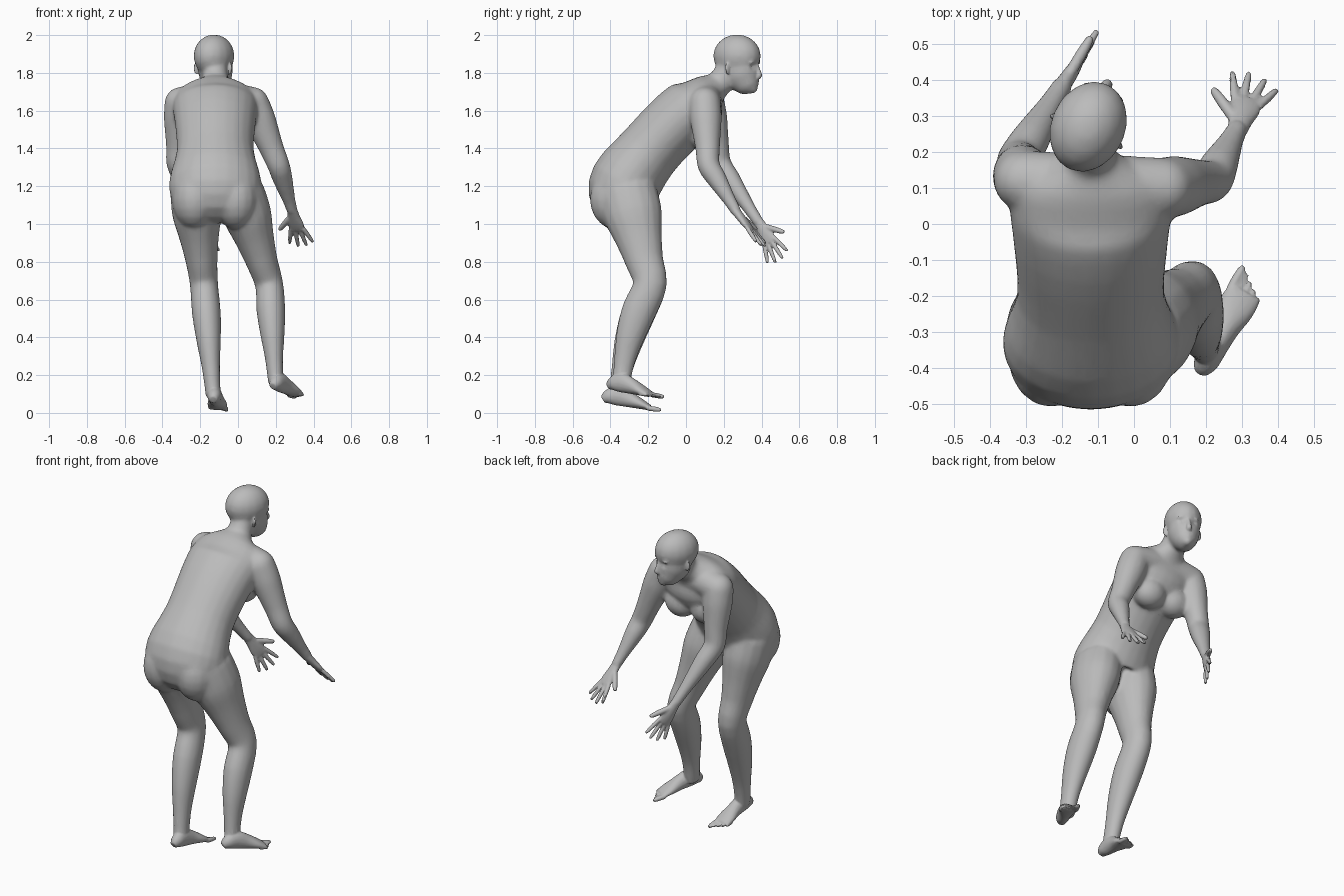
import bpy, bmesh, math
from mathutils import Vector, Matrix

cube = bpy.data.objects.get("Cube")
if cube:
    bpy.data.objects.remove(cube, do_unlink=True)

grey = (.5, .5, .5, 1)
skin = bpy.data.materials.new("grey_skin")
skin.use_nodes = True
skin.diffuse_color = grey
skin.node_tree.nodes["Principled BSDF"].inputs["Base Color"].default_value = grey

bm = bmesh.new()
body = bpy.data.objects.new("body", bpy.data.meshes.new("body"))
bpy.context.collection.objects.link(body)
RIGHTWARD, FORWARD, UP = Matrix.Identity(3)


def smooth_rows(rows, steps):
    """Catmull-Rom interpolation through (point, half width, half depth) rows."""
    flat = [Vector((*point, width, depth)) for point, width, depth in rows]
    padded = [flat[0], *flat, flat[-1]]
    result = []
    for before, start, end, after in zip(padded, padded[1:], padded[2:], padded[3:]):
        leave, arrive = (end - before) / 2, (after - start) / 2
        for step in range(steps):
            t = step / steps
            ease = t * t * (3 - 2 * t)
            result.append(start.lerp(end, ease) + leave * t * (1 - t) ** 2
                          - arrive * t * t * (1 - t))
    return result + [flat[-1]]


def loft(rows, side=RIGHTWARD, steps=3, sides=16):
    """Closed elliptical tube through (point, half width, half depth) rows."""
    rows = smooth_rows(rows, steps)
    centres = [Vector(row[:3]) for row in rows]
    last = len(rows) - 1
    rings = []
    for i, (centre, row) in enumerate(zip(centres, rows)):
        along = (centres[min(i + 1, last)] - centres[max(i - 1, 0)]).normalized()
        across = (side - along * side.dot(along)).normalized()
        depth = along.cross(across)
        angles = [math.tau * k / sides for k in range(sides)]
        rings.append([bm.verts.new(centre + across * math.cos(a) * row[3]
                                   + depth * math.sin(a) * row[4]) for a in angles])
    for lower, upper in zip(rings, rings[1:]):
        for k in range(sides):
            bm.faces.new((lower[k - 1], lower[k], upper[k], upper[k - 1]))
    bm.faces.new(rings[0][::-1])
    bm.faces.new(rings[-1])


def ball(centre, radii, axes=(RIGHTWARD, FORWARD, UP)):
    """Ellipsoid with its radii along the given axes."""
    columns = [axis * radius for axis, radius in zip(axes, radii)]
    matrix = Matrix(columns).transposed().to_4x4()
    matrix.translation = centre
    bmesh.ops.create_uvsphere(bm, u_segments=16, v_segments=10, radius=1, matrix=matrix)


def fuse(voxel, rounds, keep):
    """Merge everything built so far into one softened skin."""
    bmesh.ops.recalc_face_normals(bm, faces=bm.faces)
    bm.to_mesh(body.data)
    merge = body.modifiers.new("merge", 'REMESH')
    merge.mode = 'VOXEL'
    merge.voxel_size = voxel
    soften = body.modifiers.new("soften", 'SMOOTH')
    soften.iterations = rounds
    body.modifiers.new("facets", 'DECIMATE').ratio = keep
    graph = bpy.context.evaluated_depsgraph_get()
    body.data = bpy.data.meshes.new_from_object(body.evaluated_get(graph))
    body.modifiers.clear()
    bm.clear()
    bm.from_mesh(body.data)


def limb(joints, profiles, flatten, bow):
    """Two bones with evenly spaced half widths; the lower one bows backward."""
    start, bend, end = map(Vector, joints)
    rows = []
    for a, b, widths, sag in ((start, bend, profiles[0], 0), (bend, end, profiles[1], bow)):
        for i, width in enumerate(widths):
            t = i / len(widths)
            back = FORWARD * sag * math.sin(math.pi * t)
            rows.append((a.lerp(b, t) - back, width, width * flatten))
    rows.append((end, rows[-1][1] * .85, rows[-1][2] * .85))
    loft(rows)


def digit(base, tip, radius, side):
    """Finger or toe with a rounded tip."""
    near_tip = tip - (tip - base).normalized() * radius / 2
    loft([(base, radius, radius), (base.lerp(tip, .5), radius, radius),
          (near_tip, radius * .75, radius * .75), (tip, radius * .3, radius * .3)],
         side=side, steps=2, sides=10)


def hand(wrist, direction, thumb_side):
    along = Vector(direction).normalized()
    across = Vector(thumb_side)
    across = (across - along * across.dot(along)).normalized()
    wrist = Vector(wrist)
    palm = ((-.02, .028, .024), (.03, .034, .022), (.08, .044, .019), (.12, .042, .014))
    loft([(wrist + along * reach, width, depth) for reach, width, depth in palm], side=across)
    # Four fanned fingers, then the thumb
    normal = along.cross(across)
    for i, length in enumerate((.11, .125, .12, .1)):
        angle = math.radians(16 - 12 * i)
        knuckle = wrist + along * .11 + across * (.034 - .023 * i)
        heading = along * math.cos(angle) + across * math.sin(angle)
        digit(knuckle, knuckle + heading * length, .012, normal)
    root = wrist + along * .03 + across * .02
    digit(root, root + (along + across * .9) * .09, .016, normal)


def foot(heel, direction, toe_side):
    along = Vector(direction).normalized()
    across = along.cross(UP) * toe_side
    run = along - UP * .15
    heel = Vector(heel)
    # Reach from the heel, half width, half height
    sole = ((0, .02, .02), (.03, .035, .04), (.08, .037, .052),
            (.14, .041, .042), (.2, .052, .028), (.25, .05, .015))
    loft([(heel + run * reach + UP * height, width, height) for reach, width, height in sole],
         side=across)
    for i in range(5):
        root = heel + run * (.24 - .008 * i) + across * (.038 - .02 * i) + UP * .012
        digit(root, root + run * (.075 - .006 * i), .009 if i else .014, across)


# Torso and neck, from crotch to skull
MIDDLE = -.12
spine = ((-.3, 1.05, .1, .08), (-.34, 1.12, .22, .16), (-.32, 1.22, .245, .19),
         (-.2, 1.38, .205, .17), (-.05, 1.54, .215, .17), (.05, 1.62, .225, .165),
         (.11, 1.69, .2, .11), (.16, 1.73, .11, .075), (.19, 1.76, .07, .07),
         (.24, 1.84, .065, .065))
loft([((MIDDLE, y, z), width, depth) for y, z, width, depth in spine], sides=24)
for side in (-1, 1):
    ball((MIDDLE + side * .085, .09, 1.48), (.1, .085, .09))
    ball((MIDDLE + side * .11, -.37, 1.13), (.12, .14, .16))

# Arms, joined across the shoulders
arm_profile = ((.085, .085, .075, .065), (.06, .055, .045, .035))
left_shoulder, right_shoulder = Vector((.08, .1, 1.64)), Vector((-.305, .12, 1.64))
left_wrist, right_wrist = (.29, .27, 1.06), (-.195, .39, 1)
limb((left_shoulder, (.215, .12, 1.31), left_wrist), arm_profile, flatten=1, bow=0)
limb((right_shoulder, (-.32, .18, 1.32), right_wrist), arm_profile, flatten=1, bow=0)
yoke = [(left_shoulder.lerp(right_shoulder, t) + UP * .1 * t * (1 - t), .085, .085)
        for t in (0, .25, .5, .75, 1)]
loft(yoke, side=UP)
for shoulder in (left_shoulder, right_shoulder):
    ball(shoulder, (.085, .085, .085))

# Legs
leg_profile = ((.13, .13, .105, .085), (.075, .077, .065, .048))
limb(((.01, -.31, 1.17), (.165, -.19, .68), (.2, -.345, .15)), leg_profile, flatten=1.2, bow=.025)
limb(((-.23, -.31, 1.17), (-.18, -.19, .68), (-.13, -.365, .08)), leg_profile, flatten=1.2, bow=.025)

# Head, turned a little to the side
facing = Vector((.4, .9, 0)).normalized()
sideways = facing.cross(UP)
head_axes = (sideways, facing, UP)


def on_head(side, front, height):
    return Vector((-.127, .27, height)) + sideways * side + facing * front


def feature(side, front, height, radii):
    ball(on_head(side, front, height), radii, head_axes)


# Cranium, face, jaw, chin
feature(0, 0, 1.89, (.105, .132, .114))
feature(0, .02, 1.81, (.09, .105, .11))
feature(0, .045, 1.76, (.07, .08, .075))
feature(0, .09, 1.715, (.03, .03, .026))
fuse(voxel=.009, rounds=16, keep=1)

# Hands and feet
hand(left_wrist, (.2, .6, -.75), (-.9, .3, 0))
hand(right_wrist, (.32, .46, -.83), (.3, .6, .5))
foot((.185, -.41, .12), (.5, .9, 0), toe_side=-1)
foot((-.13, -.44, .05), (.1, 1, 0), toe_side=1)

# Nose and lips
loft([(on_head(0, .11, 1.85), .01, .012), (on_head(0, .122, 1.81), .012, .014),
      (on_head(0, .128, 1.785), .016, .016), (on_head(0, .115, 1.772), .014, .01)], side=sideways)
for height in (1.738, 1.752):
    feature(0, .108, height, (.024, .014, .008))
# Ears and brows
for side in (-1, 1):
    outward = (sideways * side - facing / 2).normalized()
    ball(on_head(side * .095, -.01, 1.825), (.018, .009, .034), (outward, outward.cross(UP), UP))
    feature(side * .035, .102, 1.855, (.028, .014, .01))
fuse(voxel=.0055, rounds=4, keep=.14)
bm.free()
body.data.materials.clear()
body.data.materials.append(skin)

# Eye sockets
for side in (-1, 1):
    eye = on_head(side * .036, .11, 1.832)
    for vertex in body.data.vertices:
        closeness = max(0, 1 - (vertex.co - eye).length / .026)
        vertex.co -= facing * .01 * closeness

bpy.context.view_layer.objects.active = body
body.select_set(True)
bpy.ops.object.shade_smooth_by_angle(angle=math.radians(30))
